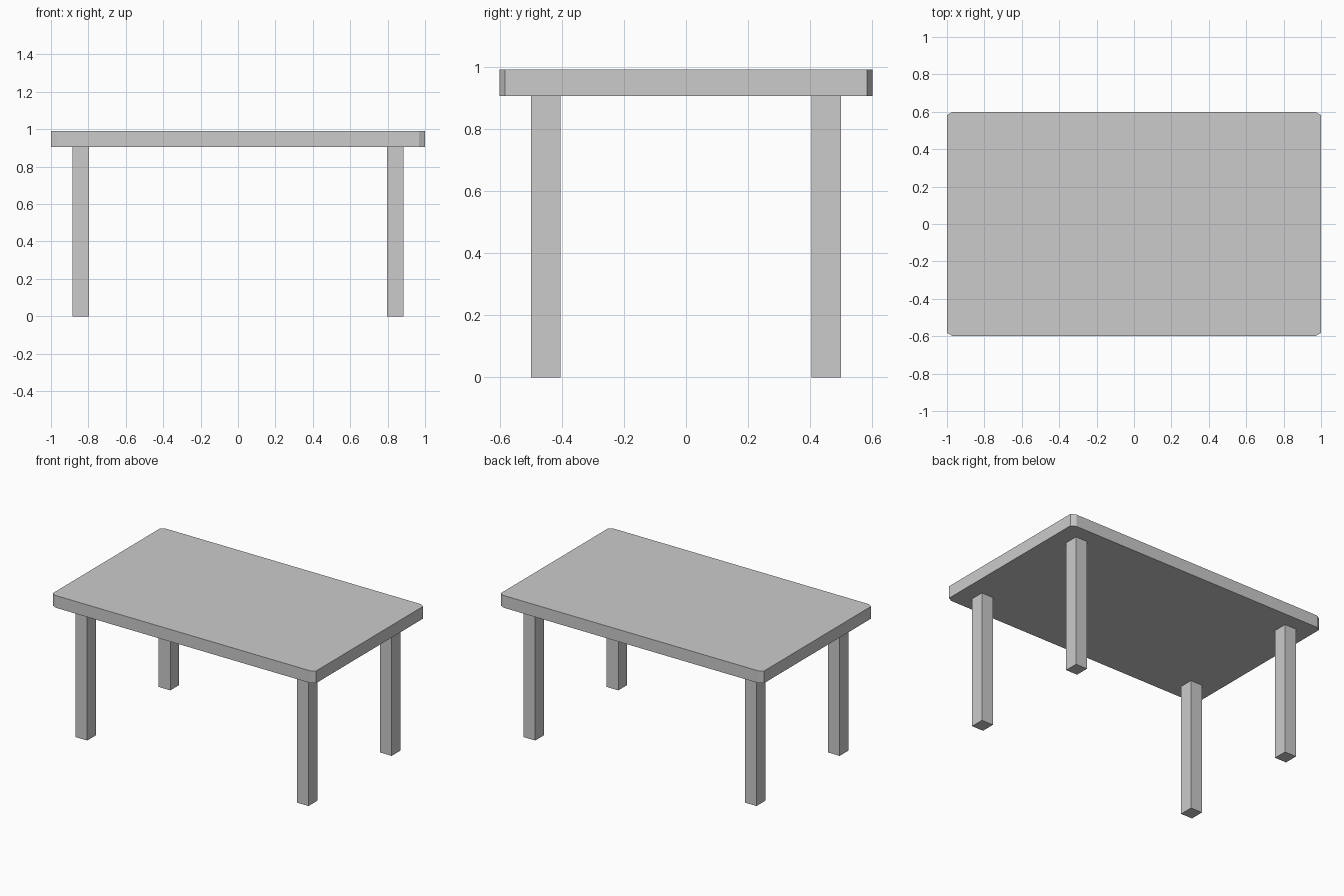
import bpy
import bmesh

if "Cube" in bpy.data.objects:
    bpy.data.objects.remove(bpy.data.objects["Cube"])


def prism(name, outline, z0, z1):
    """Extrude a closed counter-clockwise outline from z0 to z1."""
    bm = bmesh.new()
    face = bm.faces.new([bm.verts.new((x, y, z0)) for x, y in outline])
    result = bmesh.ops.extrude_face_region(bm, geom=[face])
    verts = [v for v in result["geom"] if isinstance(v, bmesh.types.BMVert)]
    bmesh.ops.translate(bm, verts=verts, vec=(0, 0, z1 - z0))
    bmesh.ops.recalc_face_normals(bm, faces=bm.faces)
    mesh = bpy.data.meshes.new(name)
    bm.to_mesh(mesh)
    bm.free()
    obj = bpy.data.objects.new(name, mesh)
    bpy.context.collection.objects.link(obj)
    return obj


TOP_Z, UNDER_Z = 0.99, 0.906

# Tabletop slab with small cut corners
hx, hy, cx, cy = 1.0, 0.6, 0.032, 0.018
prism("tabletop", [
    (hx, -hy + cy), (hx, hy - cy), (hx - cx, hy), (-hx + cx, hy),
    (-hx, hy - cy), (-hx, -hy + cy), (-hx + cx, -hy), (hx - cx, -hy),
], UNDER_Z, TOP_Z)

# Four square legs, set in from the corners
leg_w, leg_d = 0.088, 0.095
for side, sx in (("left", -1), ("right", 1)):
    for end, sy in (("front", -1), ("back", 1)):
        x, y = sx * 0.841, sy * 0.451
        w, d = leg_w / 2, leg_d / 2
        prism(f"{end}_{side}_leg",
              [(x - w, y - d), (x + w, y - d), (x + w, y + d), (x - w, y + d)],
              0.0, UNDER_Z)
